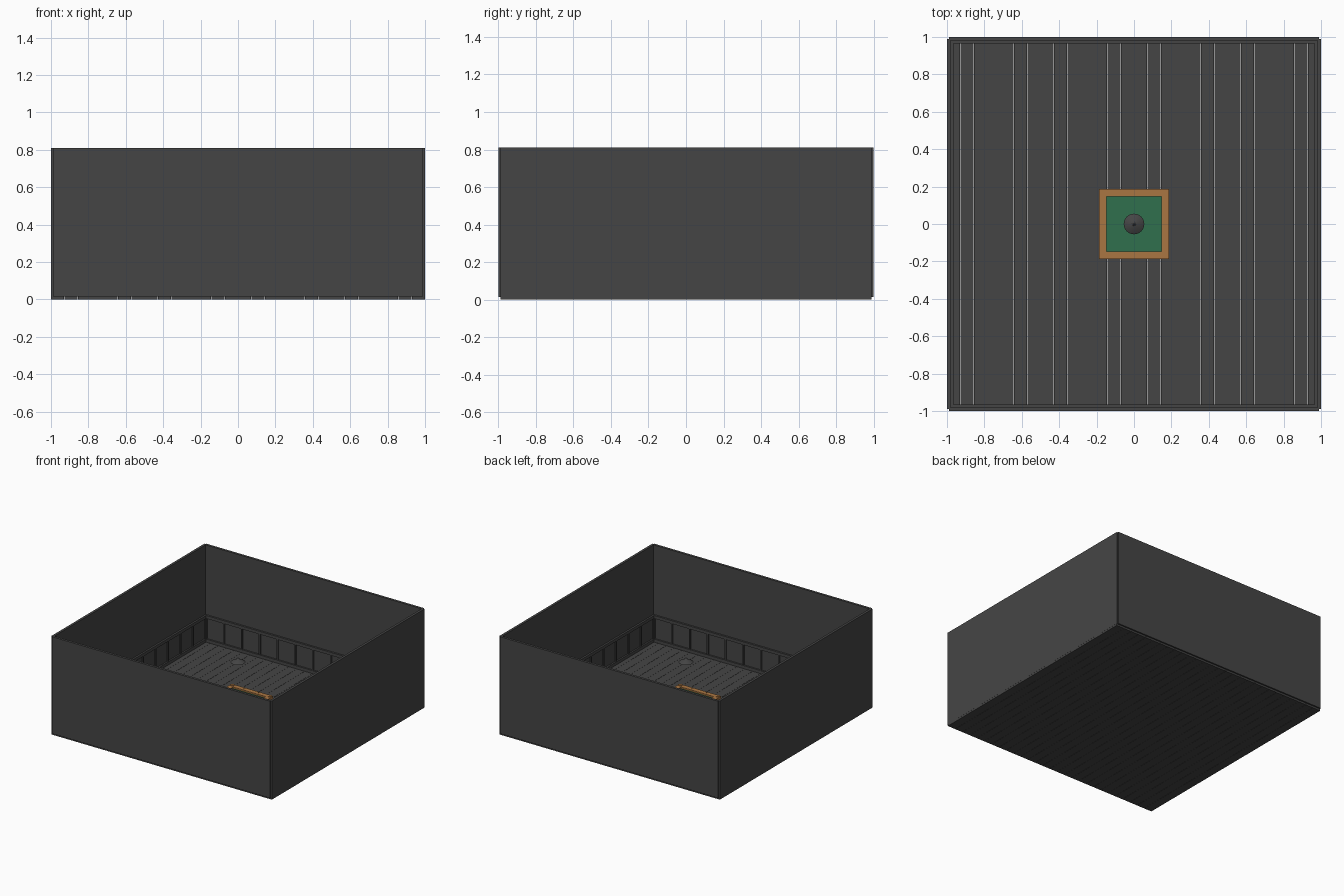
import bpy, math
from mathutils import Matrix

cube = bpy.data.objects.get("Cube")
if cube:
    bpy.data.objects.remove(cube)


def material(name, rgb):
    m = bpy.data.materials.new(name)
    m.use_nodes = True
    m.diffuse_color = (*rgb, 1)
    m.node_tree.nodes["Principled BSDF"].inputs["Base Color"].default_value = (*rgb, 1)
    return m


GREY = material("dark_grey", (0.06, 0.06, 0.06))
WOOD = material("warm_wood", (0.40, 0.18, 0.055))
FELT = material("green_felt", (0.03, 0.16, 0.075))


def finish(name, mat):
    o = bpy.context.object
    o.name = name
    o.data.materials.append(mat)
    return o


def box(name, lo, hi, mat):
    centre = [(a + b) / 2 for a, b in zip(lo, hi)]
    bpy.ops.mesh.primitive_cube_add(size=1, location=centre)
    o = finish(name, mat)
    o.data.transform(Matrix.Diagonal([b - a for a, b in zip(lo, hi)] + [1]))
    return o


def cylinder(name, r, z0, z1, x, y, mat, r2=None, sides=16):
    bpy.ops.mesh.primitive_cone_add(vertices=sides, radius1=r, radius2=r if r2 is None else r2,
                                    depth=z1 - z0, location=(x, y, (z0 + z1) / 2))
    o = finish(name, mat)
    bpy.ops.object.shade_smooth_by_angle(angle=math.radians(40))
    return o


def four_sides(make):
    """Build parts along the front side, turned about the centre for all four sides."""
    for side, label in enumerate(("front", "right", "back", "left")):
        turn = Matrix.Rotation(side * math.pi / 2, 4, "Z")
        for o in make(label):
            o.matrix_world = turn @ Matrix.Translation(o.location)


# Floor planks with narrow gaps
PITCH, GAP, FLOOR = 1 / 14, 0.0014, 0.02
for i in range(28):
    x = -1 + i * PITCH
    box(f"floor_plank_{i}", (x + GAP / 2, -0.988, 0), (x + PITCH - GAP / 2, 0.988, FLOOR), GREY)


# Walls with panelling on the inside
def wall(label):
    parts = [
        box(f"{label}_wall", (-0.99, -1, 0.015), (0.99, -0.98, 0.81), GREY),
        box(f"{label}_skirting", (-0.98, -0.98, FLOOR), (0.98, -0.967, 0.045), GREY),
        box(f"{label}_panel_rail", (-0.98, -0.98, 0.215), (0.98, -0.965, 0.24), GREY),
    ]
    for i in range(13):
        x = -0.97 + i * 1.94 / 12
        parts.append(box(f"{label}_panel_stile_{i}", (x - 0.006, -0.98, 0.045),
                         (x + 0.006, -0.97, 0.215), GREY))
    return parts


four_sides(wall)

# Games table
box("table_bed", (-0.165, -0.165, 0.115), (0.165, 0.165, 0.168), WOOD)
box("table_felt", (-0.15, -0.15, 0.168), (0.15, 0.15, 0.172), FELT)


def table_side(label):
    parts = [
        box(f"{label}_table_rail", (-0.188, -0.188, 0.145), (0.148, -0.148, 0.184), WOOD),
        cylinder(f"{label}_table_leg", 0.012, FLOOR, 0.145, -0.155, -0.155, WOOD, 0.02),
        cylinder(f"{label}_corner_cap", 0.016, 0.184, 0.188, -0.171, -0.171, WOOD),
    ]
    for i, x in enumerate((-0.065, 0.065)):
        parts.append(cylinder(f"{label}_rail_stud_{i}", 0.004, 0.184, 0.187, x, -0.171, WOOD, sides=8))
    return parts


four_sides(table_side)

# Hanging lamp shade
cylinder("lamp_shade", 0.055, 0.485, 0.51, 0, 0, GREY, 0.012, 24)
cylinder("lamp_cap", 0.012, 0.51, 0.52, 0, 0, GREY, 0.004, 24)
